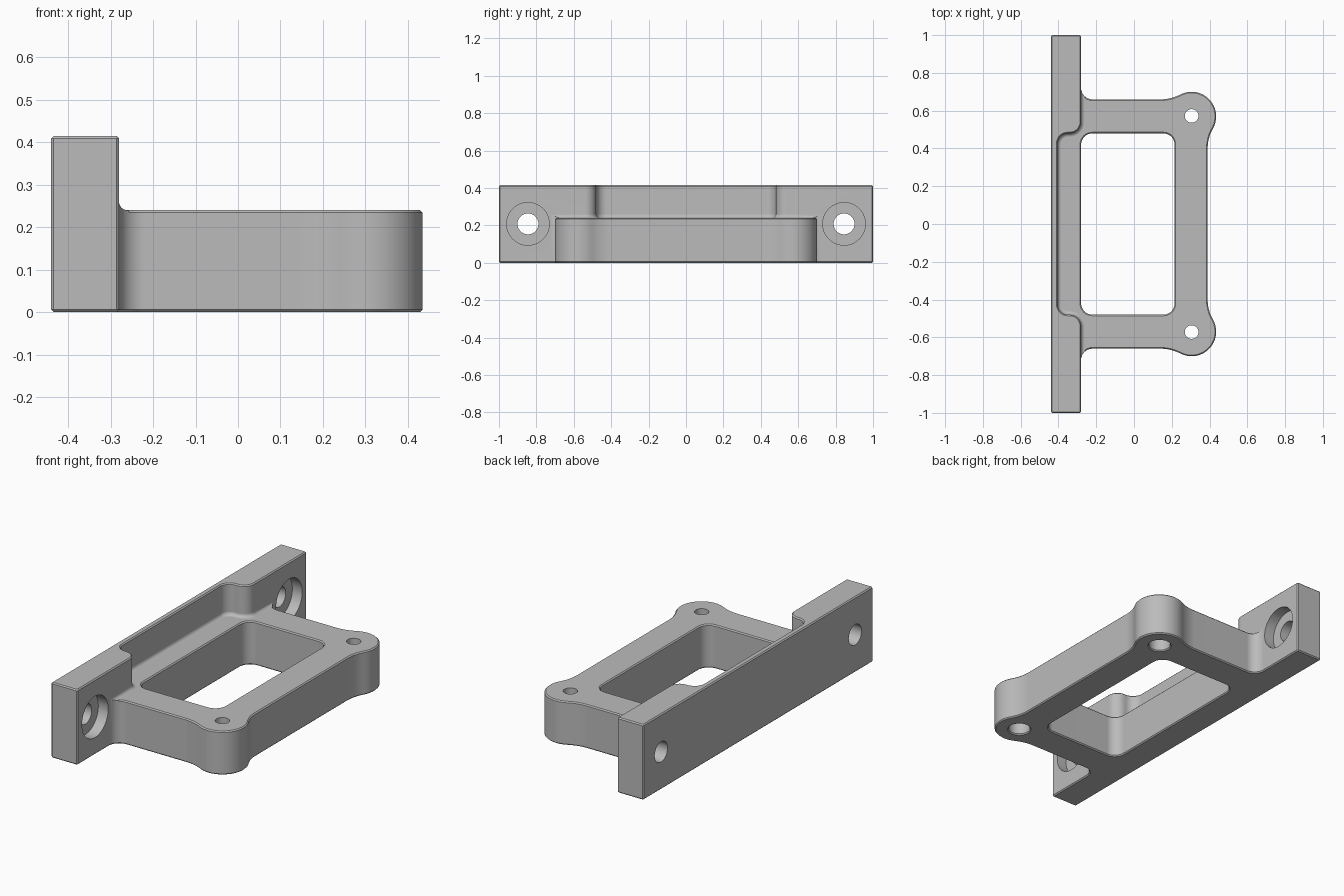
import bpy, bmesh
from math import radians, sin, cos, pi
from mathutils import Matrix

old = bpy.data.objects.get("Cube")
if old:
    bpy.data.objects.remove(old, do_unlink=True)

FLOOR, TOP, EDGE = 0.24, 0.415, 0.006
BAR_FRONT, BAR_BACK = -0.28, -0.44


def arc(cx, cy, r, a0, a1, n=10):
    """Points along an arc, angles in degrees."""
    steps = [radians(a0 + (a1 - a0) * i / n) for i in range(n + 1)]
    return [(cx + r * cos(a), cy + r * sin(a)) for a in steps]


def mirrored(half):
    """Close a half profile (y > 0) with its mirror image."""
    return half + [(x, -y) for x, y in reversed(half)]


def new_object(name, bm):
    bmesh.ops.recalc_face_normals(bm, faces=bm.faces)
    mesh = bpy.data.meshes.new(name)
    bm.to_mesh(mesh)
    bm.free()
    obj = bpy.data.objects.new(name, mesh)
    bpy.context.collection.objects.link(obj)
    return obj


def loft(name, layers):
    """Solid through a stack of (profile, z) layers."""
    bm = bmesh.new()
    rings = [[bm.verts.new((x, y, z)) for x, y in prof] for prof, z in layers]
    for lo, hi in zip(rings, rings[1:]):
        for i in range(len(lo)):
            j = (i + 1) % len(lo)
            bm.faces.new((lo[i], lo[j], hi[j], hi[i]))
    bm.faces.new(rings[0][::-1])
    bm.faces.new(rings[-1])
    return new_object(name, bm)


def cylinder(name, r, depth, loc, axis="Z"):
    bm = bmesh.new()
    turn = Matrix.Rotation(pi / 2, 4, "Y") if axis == "X" else Matrix()
    bmesh.ops.create_cone(bm, cap_ends=True, segments=48, radius1=r, radius2=r,
                          depth=depth, matrix=Matrix.Translation(loc) @ turn)
    return new_object(name, bm)


def cut(target, cutter):
    cutter.hide_render = True
    mod = target.modifiers.new("cut", "BOOLEAN")
    mod.operation, mod.solver, mod.object = "DIFFERENCE", "EXACT", cutter
    bpy.context.view_layer.objects.active = target
    bpy.ops.object.modifier_apply(modifier=mod.name)
    bpy.data.objects.remove(cutter, do_unlink=True)


# Outline: plate side, round lobe, blend, fillet into the bar, bar end
outline = mirrored(
    arc(0.6036, 0.40, 0.2136, 180, 150.4)
    + arc(0.305, 0.57, 0.13, -29.6, 117.3, 24)[1:]
    + arc(0.14, 0.89, 0.23, -62.7, -90)[1:]
    + arc(-0.22, 0.72, 0.06, 270, 180)
    + [(BAR_FRONT, 1 - EDGE), (BAR_FRONT - EDGE, 1),
       (BAR_BACK + EDGE, 1), (BAR_BACK, 1 - EDGE)])
bracket = loft("mounting_bracket", [(outline, 0), (outline, TOP)])


def open_space(d):
    """Space above the plate and in the bar pocket, shrunk by d."""
    face = BAR_FRONT - 0.0002 + d
    mouth = arc(-0.34, 0.54, 0.0598 + d, -90, 0)
    return mirrored(arc(-0.35, 0.425, 0.055 - d, 180, 90) + mouth
                    + [(face, 1.2), (1, 1.2)])


# Pocket and plate top, with a small fillet around the floor
R = 0.02
layers = []
for i in range(7):
    a = pi / 2 * i / 6
    layers.append((open_space(R * (1 - sin(a))), FLOOR + R * (1 - cos(a))))
layers.append((open_space(0), 0.6))
cut(bracket, loft("space_cutter", layers))

# Rectangular window through the plate
window = mirrored(arc(0.155, 0.42, 0.06, 0, 90) + arc(-0.22, 0.42, 0.06, 90, 180))
cut(bracket, loft("window_cutter", [(window, -0.1), (window, 0.6)]))

# Counterbores under the lobes
for s in (-1, 1):
    cut(bracket, cylinder("lobe_counterbore", 0.056, 0.24, (0.305, s * 0.572, 0)))

# Chamfer the convex rims of the horizontal faces
bm = bmesh.new()
bm.from_mesh(bracket.data)
rims = []
for e in bm.edges:
    z0, z1 = (v.co.z for v in e.verts)
    level = any(abs(z0 - h) < 1e-4 and abs(z1 - h) < 1e-4 for h in (0, FLOOR, TOP))
    if level and e.is_manifold and e.is_convex and e.calc_face_angle() > 1:
        rims.append(e)
bmesh.ops.bevel(bm, geom=rims, offset=EDGE, segments=1, affect="EDGES",
                profile=0.5, clamp_overlap=False)
bm.to_mesh(bracket.data)
bm.free()

# Screw holes through the lobes and the bar ends
for s in (-1, 1):
    cut(bracket, cylinder("lobe_hole", 0.036, 1, (0.305, s * 0.572, 0.2)))
    cut(bracket, cylinder("bar_hole", 0.056, 0.6, (-0.4, s * 0.845, 0.208), "X"))
    cut(bracket, cylinder("bar_counterbore", 0.114, 0.2,
                          (BAR_FRONT + 0.04, s * 0.845, 0.208), "X"))

# Single grey material
grey = bpy.data.materials.new("plain_grey")
grey.use_nodes = True
colour = (0.5, 0.5, 0.5, 1)
grey.diffuse_color = colour
grey.node_tree.nodes["Principled BSDF"].inputs["Base Color"].default_value = colour
bracket.data.materials.clear()
bracket.data.materials.append(grey)

# Smooth the round walls and keep the flat faces flat
bpy.ops.object.select_all(action="DESELECT")
bracket.select_set(True)
bpy.context.view_layer.objects.active = bracket
bpy.ops.object.shade_smooth_by_angle(angle=radians(30))
normals = bracket.modifiers.new("flat_faces", "WEIGHTED_NORMAL")
normals.keep_sharp = True
